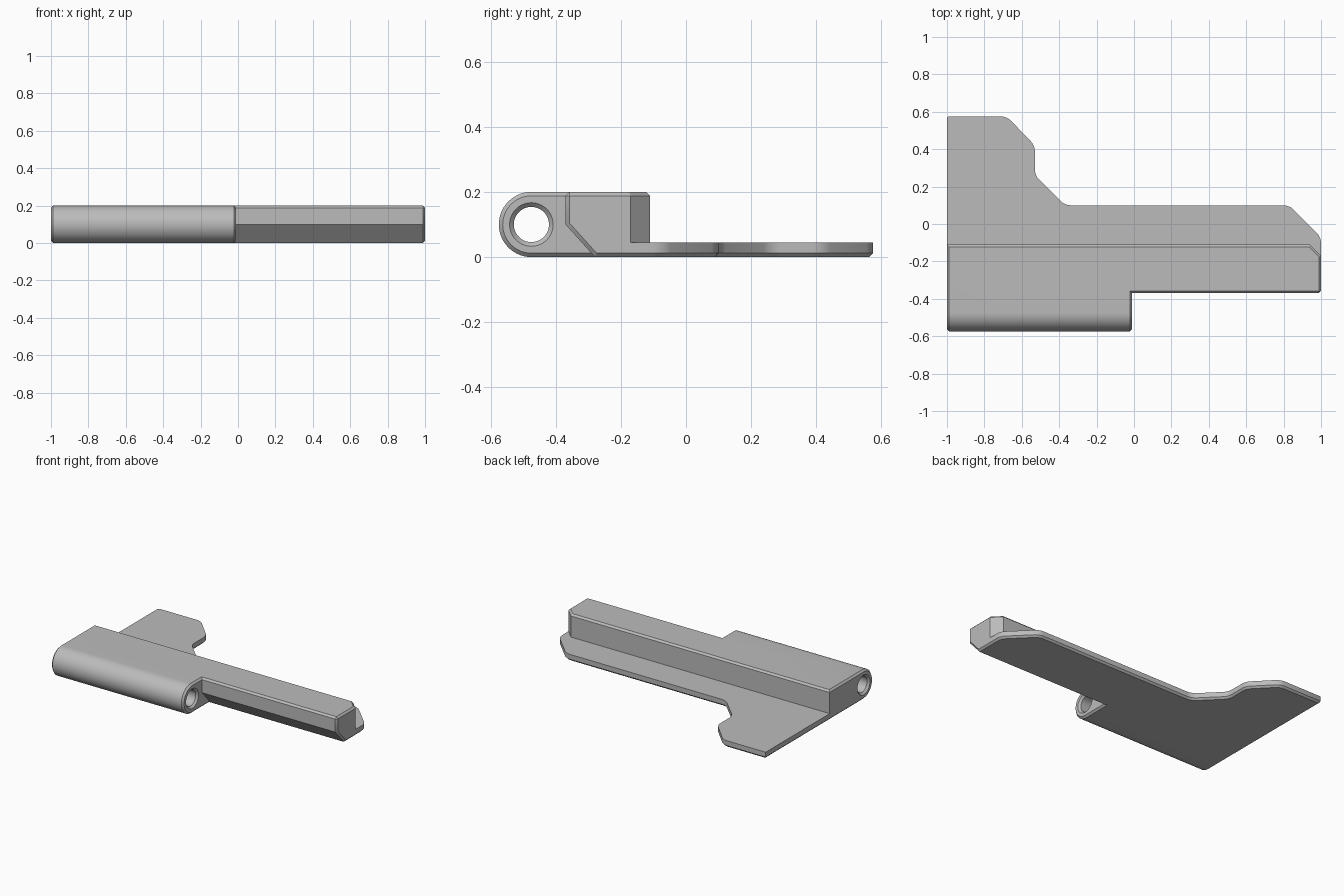
import bpy
import bmesh
from math import pi, cos, sin, radians
from mathutils import Vector

old = bpy.data.objects.get("Cube")
if old:
    bpy.data.objects.remove(old, do_unlink=True)

CHAMFER = 0.012
TOP = 0.2
BACK = -0.11
PIN_Y, PIN_Z = -0.475, 0.1

grey = bpy.data.materials.new("plain grey")
grey.use_nodes = True
COLOUR = (0.5, 0.5, 0.5, 1)
grey.diffuse_color = COLOUR
grey.node_tree.nodes["Principled BSDF"].inputs["Base Color"].default_value = COLOUR


def prism(points, direction):
    """Closed solid from a flat outline swept along a direction."""
    bm = bmesh.new()
    face = bm.faces.new([bm.verts.new(p) for p in points])
    swept = bmesh.ops.extrude_face_region(bm, geom=[face], use_keep_orig=True)
    moved = [v for v in swept["geom"] if isinstance(v, bmesh.types.BMVert)]
    bmesh.ops.translate(bm, verts=moved, vec=direction)
    bmesh.ops.recalc_face_normals(bm, faces=bm.faces)
    return bm


def bevel(bm, rule, offset=CHAMFER, segments=1):
    """Bevel the edges whose two ends and middle satisfy a rule."""
    edges = [e for e in bm.edges
             if rule(e.verts[0].co, e.verts[1].co, (e.verts[0].co + e.verts[1].co) / 2)]
    bmesh.ops.bevel(bm, geom=edges, offset=offset, offset_type='OFFSET',
                    segments=segments, profile=0.5, affect='EDGES')


def finish(bm, name):
    bmesh.ops.recalc_face_normals(bm, faces=bm.faces)
    mesh = bpy.data.meshes.new(name)
    bm.to_mesh(mesh)
    bm.free()
    mesh.materials.append(grey)
    obj = bpy.data.objects.new(name, mesh)
    bpy.context.collection.objects.link(obj)
    return obj


def both(a, b, axis, value):
    return abs(a[axis] - value) < 1e-4 and abs(b[axis] - value) < 1e-4


# Base plate: outline with rounded corners and a chamfered underside
outline = [(-1, -0.25), (1, -0.25), (1, -0.07), (0.83, 0.1), (-0.37, 0.1),
           (-0.53, 0.26), (-0.53, 0.42), (-0.68, 0.575), (-1, 0.575)]
bm = prism([(x, y, 0) for x, y in outline], Vector((0, 0, 0.045)))
bevel(bm, lambda a, b, m: abs(a.z - b.z) > 0.04 and m.y > -0.2 and m.x > -0.9, 0.03, 4)
bevel(bm, lambda a, b, m: abs(a.z - b.z) > 0.04 and m.y > 0.5 and m.x < -0.9, 0.01, 2)
bevel(bm, lambda a, b, m: both(a, b, 2, 0) and m.y > -0.24)
plate = finish(bm, "hinge_plate")

# Hinge barrel: half-round front running back into the raised block
ARC = 28
profile = [(PIN_Y - 0.1 * sin(pi * i / ARC), PIN_Z + 0.1 * cos(pi * i / ARC))
           for i in range(ARC + 1)]
profile += [(BACK, 0), (BACK, TOP)]
bm = prism([(-1, y, z) for y, z in profile], Vector((0.99, 0, 0)))
bevel(bm, lambda a, b, m: ((both(a, b, 0, -1) or both(a, b, 0, -0.01))
                           and not both(a, b, 1, BACK))
      or (both(a, b, 1, BACK) and both(a, b, 2, TOP)))
barrel = finish(bm, "hinge_barrel")

# Long bar: undercut front, clipped rear corner, chamfered top and free end
section = [(BACK, 0), (BACK, TOP), (-0.37, TOP), (-0.37, 0.1), (-0.28, 0)]
bm = prism([(-0.5, y, z) for y, z in section], Vector((1.5, 0, 0)))
cut = bmesh.ops.bisect_plane(bm, geom=bm.verts[:] + bm.edges[:] + bm.faces[:],
                             plane_co=(1, -0.17, 0), plane_no=(1, 1, 0), clear_outer=True)
rim = [e for e in cut["geom_cut"] if isinstance(e, bmesh.types.BMEdge)]
bmesh.ops.holes_fill(bm, edges=rim, sides=0)
bmesh.ops.recalc_face_normals(bm, faces=bm.faces)
bevel(bm, lambda a, b, m: (both(a, b, 2, TOP) and m.x > -0.45)
      or (both(a, b, 0, 1) and m.y < -0.18))
bar = finish(bm, "hinge_bar")

# Pin hole cutter with a countersink at each end
bm = bmesh.new()
SIDES = 48
rings = []
for x, r in [(-1.01, 0.077), (-0.987, 0.054), (-0.023, 0.054), (0, 0.077)]:
    rings.append([bm.verts.new((x, PIN_Y + r * cos(2 * pi * i / SIDES),
                                PIN_Z + r * sin(2 * pi * i / SIDES))) for i in range(SIDES)])
for near, far in zip(rings, rings[1:]):
    for i in range(SIDES):
        j = (i + 1) % SIDES
        bm.faces.new((near[i], near[j], far[j], far[i]))
bm.faces.new(rings[0])
bm.faces.new(rings[-1])
cutter = finish(bm, "pin_hole_cutter")
cutter.hide_render = True

# Join the solids and drill the hole
bpy.ops.object.select_all(action='DESELECT')
bpy.context.view_layer.objects.active = barrel
barrel.select_set(True)
for tool, action in [(cutter, 'DIFFERENCE'), (bar, 'UNION'), (plate, 'UNION')]:
    mod = barrel.modifiers.new(tool.name, 'BOOLEAN')
    mod.operation = action
    mod.solver = 'EXACT'
    mod.object = tool
    bpy.ops.object.modifier_apply(modifier=mod.name)
    bpy.data.objects.remove(tool, do_unlink=True)
barrel.name = "hinge_leaf"
bpy.ops.object.shade_smooth_by_angle(angle=radians(30))
